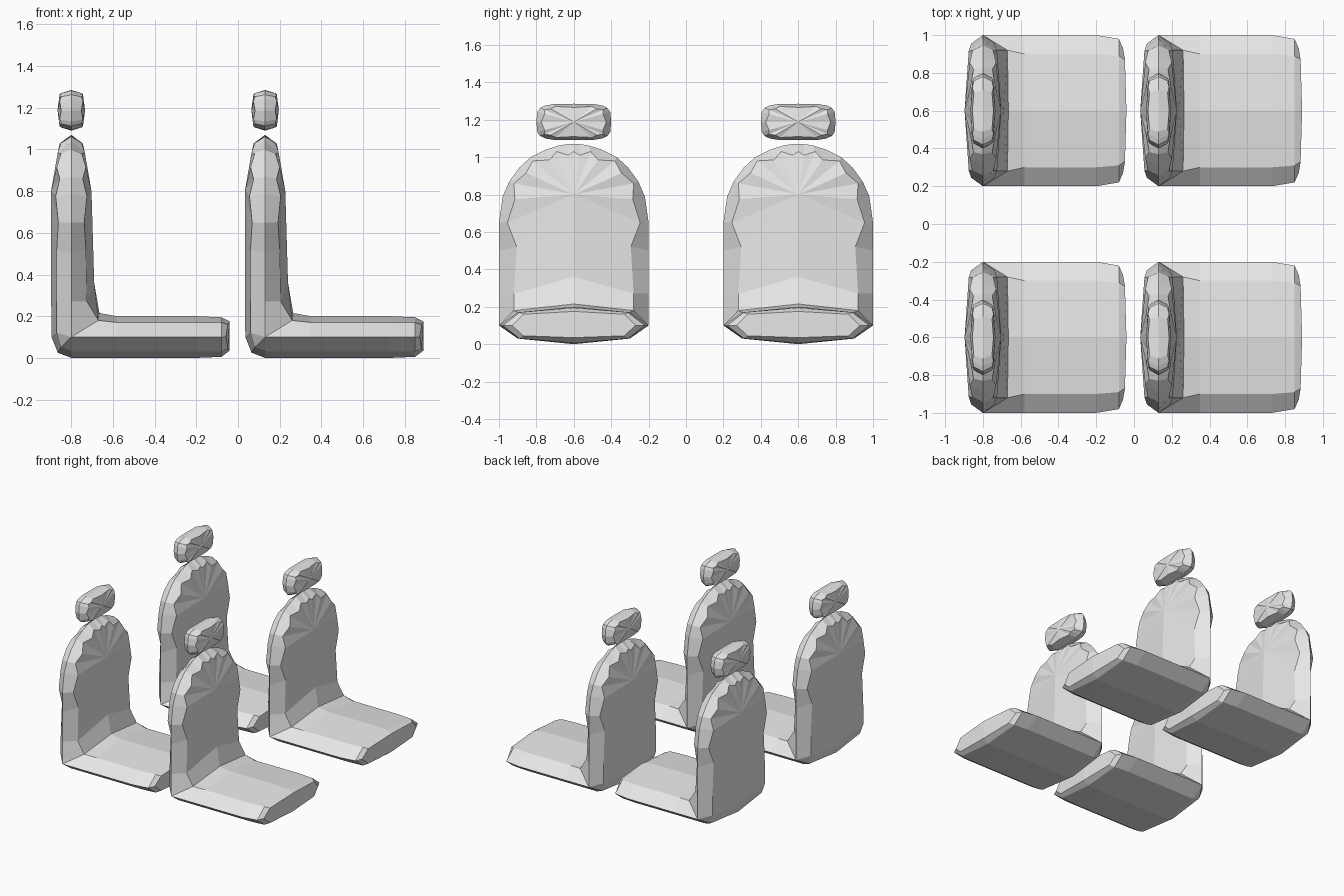
import bpy, bmesh, math

if "Cube" in bpy.data.objects:
    bpy.data.objects.remove(bpy.data.objects["Cube"])

grey = bpy.data.materials.new("grey upholstery")
grey.diffuse_color = (0.8, 0.8, 0.8, 1)
grey.use_nodes = True
grey.node_tree.nodes["Principled BSDF"].inputs["Base Color"].default_value = grey.diffuse_color


def finish(bm, name):
    bmesh.ops.remove_doubles(bm, verts=bm.verts, dist=0.0008)
    bmesh.ops.dissolve_degenerate(bm, edges=bm.edges, dist=0.0005)
    bmesh.ops.recalc_face_normals(bm, faces=bm.faces)
    me = bpy.data.meshes.new(name)
    bm.to_mesh(me)
    bm.free()
    me.materials.append(grey)
    return me


def add_face(bm, pts):
    unique = []
    for p in pts:
        if p not in unique:
            unique.append(p)
    if len(unique) > 2:
        bm.faces.new([bm.verts.new(p) for p in unique])


# Half sections run: outer centre, outer edge, side rim, inner edge, inner centre
def cushion(x, edge, rim, lo=0.0, lo_e=0.03, hi_e=0.17, hi=0.2):
    return [(x, 0, lo), (x, edge, lo_e), (x, rim, 0.1), (x, edge, hi_e), (x, 0, hi)]


rim0 = (0, 0.4, 0.1)
crease = [(0.13, 0.32, 0.18), (0.135, 0, 0.215)]
front_c = (0.11, 0, 0.36)
fan_b, fan_f = (-0.097, 0, 0.8), (0.097, 0, 0.8)

sections = [
    [(0.76, 0, 0.035), (0.752, 0.27, 0.045), (0.742, 0.33, 0.1),
     (0.752, 0.27, 0.16), (0.76, 0, 0.175)],
    cushion(0.72, 0.29, 0.38, 0.005, 0.03, 0.17, 0.195),
    cushion(0.6, 0.3, 0.4),
    cushion(0.22, 0.3, 0.4),
    [(0, 0, 0), (0, 0.3, 0.03), rim0] + crease,
    [(-0.065, 0, 0.025), (-0.05, 0.31, 0.05), rim0] + crease,
    [(-0.095, 0, 0.1), (-0.07, 0.32, 0.12), rim0] + crease,
    [(-0.097, 0, 0.36), (-0.07, 0.32, 0.27), (0, 0.4, 0.27), (0.075, 0.32, 0.27), front_c],
    [fan_b, (-0.07, 0.305, 0.52), (0, 0.4, 0.5), (0.07, 0.305, 0.52), fan_f],
]
# Domed top: rim (y, z) and the zigzag inner loop (x, y, z)
dome = [
    (0.4, 0.65, 0.062, 0.355, 0.65), (0.38, 0.79, 0.075, 0.315, 0.775),
    (0.345, 0.87, 0.055, 0.32, 0.86), (0.29, 0.945, 0.07, 0.255, 0.915),
    (0.23, 1.0, 0.05, 0.22, 0.98), (0.15, 1.04, 0.065, 0.13, 0.985),
    (0.08, 1.062, 0.05, 0.09, 1.03), (0.03, 1.07, 0.06, 0.03, 1.01),
    (0, 1.07, 0.055, 0, 1.03),
]
for ry, rz, x, y, z in dome:
    sections.append([fan_b, (-x, y, z), (0, ry, rz), (x, y, z), fan_f])

# Seat: one L-shaped shell, mirrored across its middle
bm = bmesh.new()
for side in (1, -1):
    rows = [[(x, y * side, z) for x, y, z in s] for s in sections]
    add_face(bm, rows[0])
    for a, b in zip(rows, rows[1:]):
        for i in range(4):
            add_face(bm, [a[i], a[i + 1], b[i + 1], b[i]])
seat_mesh = finish(bm, "seat")

# Headrest: rounded rectangle rim with a zigzag loop and a shallow fan each side
bm = bmesh.new()
N = 20
rim, loop = [], []
for i in range(N):
    t = 2 * math.pi * i / N
    c, s = math.cos(t), math.sin(t)
    y = 0.2 * math.copysign(abs(c) ** 0.5, c) if abs(c) > 1e-6 else 0
    z = 0.0975 * math.copysign(abs(s) ** 0.5, s) if abs(s) > 1e-6 else 0
    k = 0.8 if i % 2 else 0.87
    rim.append((0, y, z))
    loop.append((0.056 if i % 2 else 0.048, y * k, z * k))
for side in (1, -1):
    lp = [(x * side, y, z) for x, y, z in loop]
    for i in range(N):
        j = (i + 1) % N
        add_face(bm, [rim[i], rim[j], lp[j], lp[i]])
        add_face(bm, [lp[i], lp[j], (0.066 * side, 0, 0)])
head_mesh = finish(bm, "headrest")

# Two rows of two seats
for x in (-0.8, 0.13):
    for y in (-0.6, 0.6):
        for name, me, z in (("seat", seat_mesh, 0), ("headrest", head_mesh, 1.188)):
            ob = bpy.data.objects.new(name, me)
            ob.location = (x, y, z)
            bpy.context.collection.objects.link(ob)
